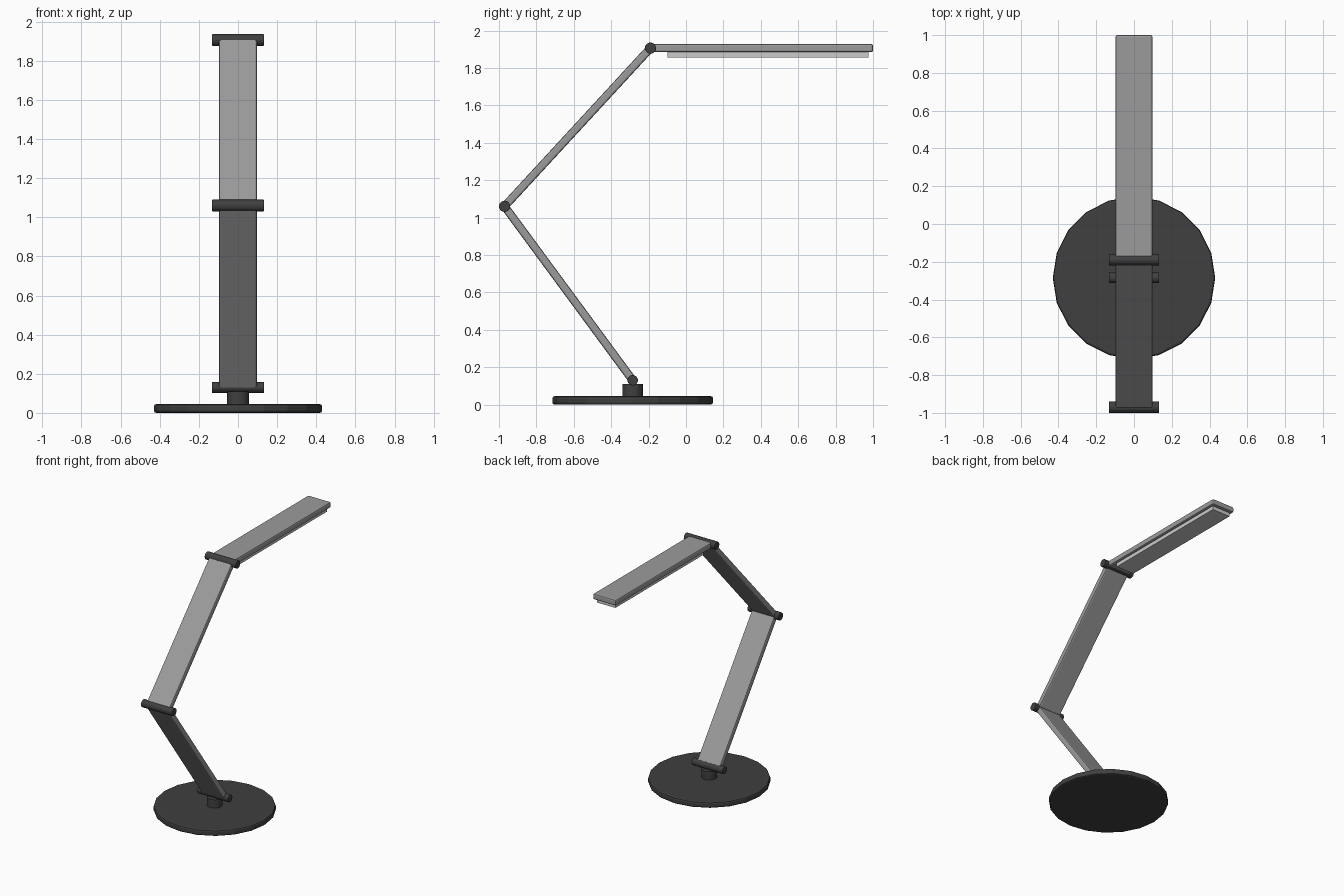
import bpy
import math
from mathutils import Vector

cube = bpy.data.objects.get("Cube")
if cube:
    bpy.data.objects.remove(cube, do_unlink=True)


def material(name, value):
    mat = bpy.data.materials.new(name)
    mat.use_nodes = True
    colour = (value, value, value, 1)
    mat.diffuse_color = colour
    mat.node_tree.nodes["Principled BSDF"].inputs["Base Color"].default_value = colour
    return mat


dark = material("dark grey", 0.05)
metal = material("brushed grey", 0.33)
glow = material("light panel", 0.6)


def finish(obj, name, mat, bevel, segments=2):
    obj.name = name
    obj.data.materials.append(mat)
    if bevel:
        mod = obj.modifiers.new("Bevel", "BEVEL")
        mod.width = bevel
        mod.segments = segments
        mod.limit_method = "ANGLE"
        mod.angle_limit = math.radians(40)
    return obj


def cylinder(name, centre, radius, depth, mat, bevel, sides=20, rotation=(0, 0, 0)):
    bpy.ops.mesh.primitive_cylinder_add(vertices=sides, radius=radius, depth=depth,
                                        location=centre, rotation=rotation)
    return finish(bpy.context.object, name, mat, bevel)


def bar(name, start, end, width, thickness, mat, bevel):
    """Flat bar between two (y, z) points."""
    a, b = Vector((0, *start)), Vector((0, *end))
    d = b - a
    bpy.ops.mesh.primitive_cube_add(size=1, location=(a + b) / 2,
                                    rotation=(math.atan2(d.z, d.y), 0, 0))
    obj = bpy.context.object
    obj.scale = (width, d.length, thickness)
    bpy.ops.object.transform_apply(location=False, rotation=False, scale=True)
    return finish(obj, name, mat, bevel)


# Joint positions in the side plane (y, z)
foot, elbow, neck = (-0.285, 0.13), (-0.97, 1.06), (-0.19, 1.906)

# Round base and post
cylinder("base", (0, foot[0], 0.0225), 0.43, 0.045, dark, 0.012)
cylinder("post", (0, foot[0], 0.075), 0.055, 0.07, dark, 0)

# Hinge pins across the arm
for name, joint, radius in (("foot_hinge", foot, 0.028),
                            ("elbow_hinge", elbow, 0.03),
                            ("neck_hinge", neck, 0.03)):
    cylinder(name, (0, *joint), radius, 0.266, dark, 0.003,
             rotation=(0, math.pi / 2, 0))

# Arms and lamp head
bar("lower_arm", foot, elbow, 0.196, 0.044, metal, 0.01)
bar("upper_arm", elbow, neck, 0.196, 0.044, metal, 0.01)
bar("lamp_head", neck, (1.0, neck[1]), 0.196, 0.044, metal, 0.01)

# Light panel under the head
bar("light_panel", (-0.1, 1.872), (0.975, 1.872), 0.156, 0.034, glow, 0)
